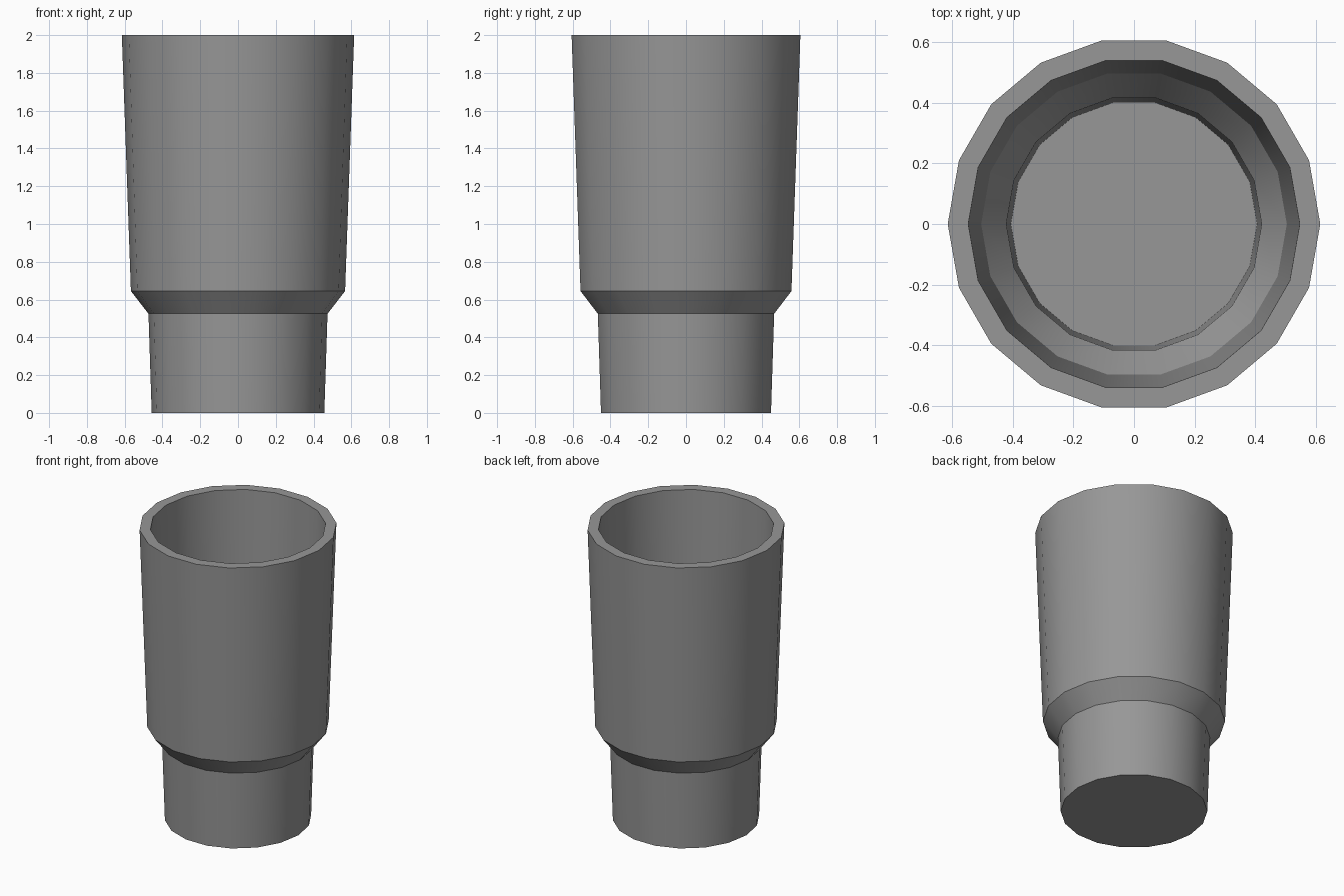
import bpy
import bmesh
from math import cos, sin, pi, radians

SIDES = 18
INNER_SCALE = 0.89
FLOOR_Z = 0.065

cube = bpy.data.objects.get("Cube")
if cube:
    bpy.data.objects.remove(cube, do_unlink=True)

# Single grey material
grey = bpy.data.materials.new("plain_grey")
grey.use_nodes = True
colour = (0.31, 0.31, 0.31, 1.0)
grey.diffuse_color = colour
grey.node_tree.nodes["Principled BSDF"].inputs["Base Color"].default_value = colour

# Outer wall from base to rim, then the inner wall back down to the floor
outer = [(0.457, 0.0), (0.474, 0.525), (0.567, 0.645), (0.615, 2.0)]
inner = [(r * INNER_SCALE, max(z, FLOOR_Z)) for r, z in reversed(outer)]

bm = bmesh.new()


def ring(radius, z):
    angles = [2 * pi * i / SIDES for i in range(SIDES)]
    return [bm.verts.new((radius * cos(a), radius * sin(a), z)) for a in angles]


rings = [ring(r, z) for r, z in outer + inner]
for low, high in zip(rings, rings[1:]):
    for i in range(SIDES):
        j = (i + 1) % SIDES
        bm.faces.new((low[i], low[j], high[j], high[i]))

# Underside and inner floor
bm.faces.new(list(reversed(rings[0])))
bm.faces.new(rings[-1])
bmesh.ops.recalc_face_normals(bm, faces=bm.faces)

mesh = bpy.data.meshes.new("tumbler_cup")
bm.to_mesh(mesh)
bm.free()
mesh.materials.append(grey)

cup = bpy.data.objects.new("tumbler_cup", mesh)
bpy.context.collection.objects.link(cup)

# Smooth walls, sharp shoulder and rim
bpy.ops.object.select_all(action="DESELECT")
cup.select_set(True)
bpy.context.view_layer.objects.active = cup
bpy.ops.object.shade_smooth_by_angle(angle=radians(30))
